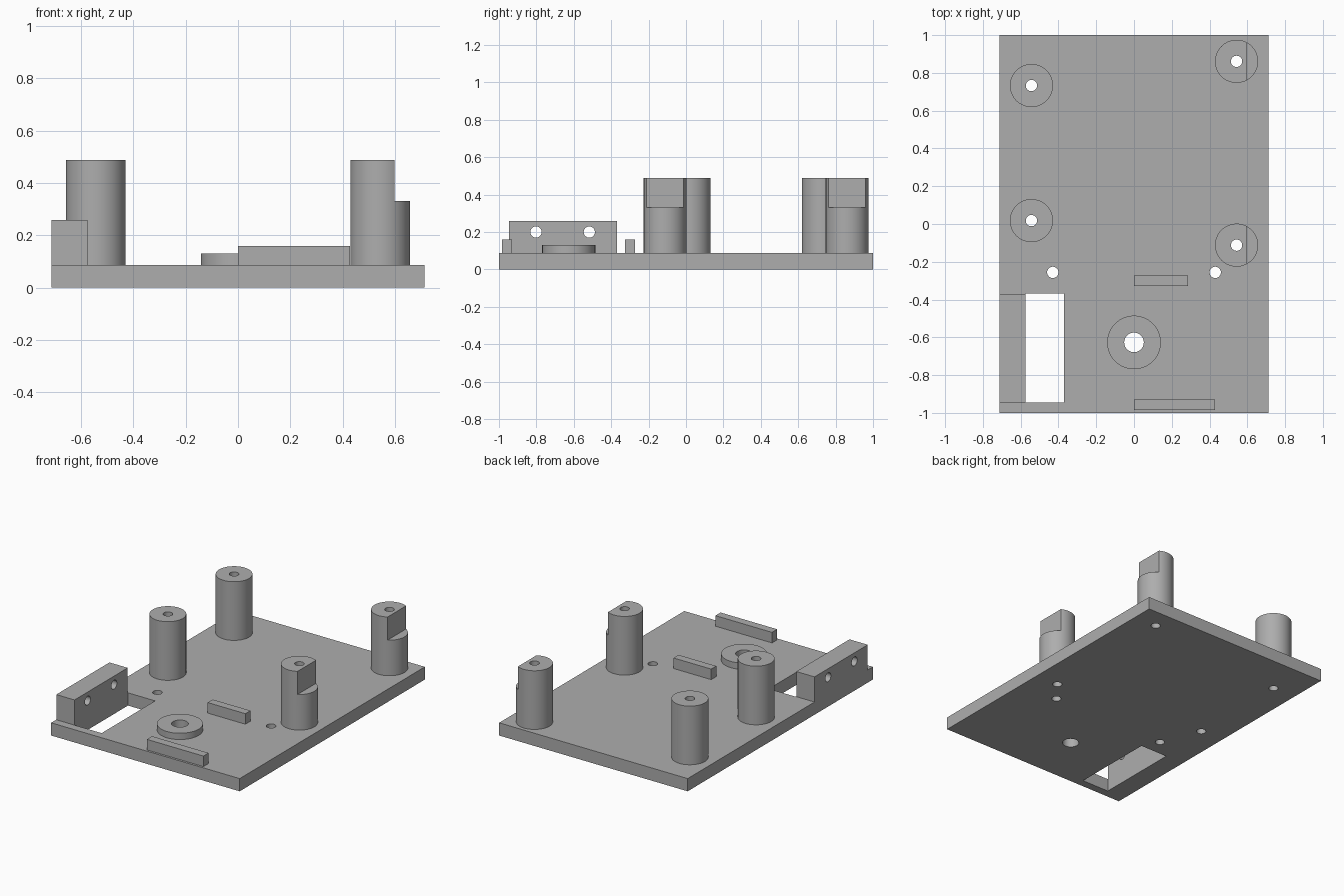
import bpy
from math import radians

if "Cube" in bpy.data.objects:
    bpy.data.objects.remove(bpy.data.objects["Cube"], do_unlink=True)

GREY = (0.42, 0.42, 0.42, 1)
grey = bpy.data.materials.new("plain grey")
grey.use_nodes = True
grey.diffuse_color = GREY
grey.node_tree.nodes["Principled BSDF"].inputs["Base Color"].default_value = GREY

PLATE_TOP = 0.087
POST_TOP = 0.488
SCREW = 0.03


def activate(obj):
    bpy.ops.object.select_all(action="DESELECT")
    obj.select_set(True)
    bpy.context.view_layer.objects.active = obj


def finish(name):
    obj = bpy.context.object
    obj.name = obj.data.name = name
    obj.data.materials.clear()
    obj.data.materials.append(grey)
    return obj


def box(name, x, y, z):
    """Box from three (low, high) ranges."""
    bpy.ops.mesh.primitive_cube_add(size=1, location=[sum(r) / 2 for r in (x, y, z)])
    bpy.context.object.scale = [r[1] - r[0] for r in (x, y, z)]
    bpy.ops.object.transform_apply(location=False, rotation=False, scale=True)
    return finish(name)


def rod(name, x, y, radius, z, sides=64):
    bpy.ops.mesh.primitive_cylinder_add(vertices=sides, radius=radius, depth=z[1] - z[0],
                                        location=(x, y, sum(z) / 2))
    return finish(name)


def cut(obj, *cutters):
    """Subtract the cutters, then discard them."""
    for cutter in cutters:
        mod = obj.modifiers.new("cut", "BOOLEAN")
        mod.operation = "DIFFERENCE"
        mod.solver = "EXACT"
        mod.object = cutter
        activate(obj)
        bpy.ops.object.modifier_apply(modifier=mod.name)
        bpy.data.objects.remove(cutter, do_unlink=True)


def drill(x, y, radius=SCREW):
    return rod("drill", x, y, radius, (-0.2, 0.8), 32)


def smooth(obj):
    activate(obj)
    bpy.ops.object.shade_smooth_by_angle(angle=radians(30))


posts = {
    "rear_right_post": (-0.543, 0.733),
    "middle_right_post": (-0.543, 0.018),
    "rear_left_post": (0.543, 0.861),
    "middle_left_post": (0.543, -0.112),
}
ring_at = (0, -0.627)

# Base plate with the window and all through holes
base = box("base_plate", (-0.713, 0.713), (-1, 1), (0, PLATE_TOP))
cut(base, box("window", (-0.575, -0.37), (-0.945, -0.367), (-0.2, 0.3)))
for x, y in [*posts.values(), (-0.43, -0.256), (0.43, -0.256)]:
    cut(base, drill(x, y))
cut(base, drill(*ring_at, 0.052))
smooth(base)

# Standoff posts, the left pair notched on the outer side
for name, (x, y) in posts.items():
    post = rod(name, x, y, 0.114, (PLATE_TOP, POST_TOP))
    cut(post, drill(x, y))
    if x > 0:
        cut(post, box("notch", (0.598, 0.8), (y - 0.2, y + 0.2), (0.33, 0.6)))
    smooth(post)

# Raised ring
ring = rod("raised_ring", *ring_at, 0.142, (PLATE_TOP, 0.13))
cut(ring, drill(*ring_at, 0.052))
smooth(ring)

# Side mounting block with two cross holes
block = box("side_block", (-0.713, -0.575), (-0.945, -0.37), (PLATE_TOP, 0.259))
for y in (-0.802, -0.517):
    bit = rod("cross_drill", 0, 0, SCREW, (-0.3, 0.3), 32)
    bit.rotation_euler.y = radians(90)
    bit.location = (-0.644, y, 0.2)
    cut(block, bit)
smooth(block)

# Locating bars
box("front_bar", (0, 0.428), (-0.985, -0.929), (PLATE_TOP, 0.159))
box("middle_bar", (0, 0.285), (-0.327, -0.272), (PLATE_TOP, 0.159))
